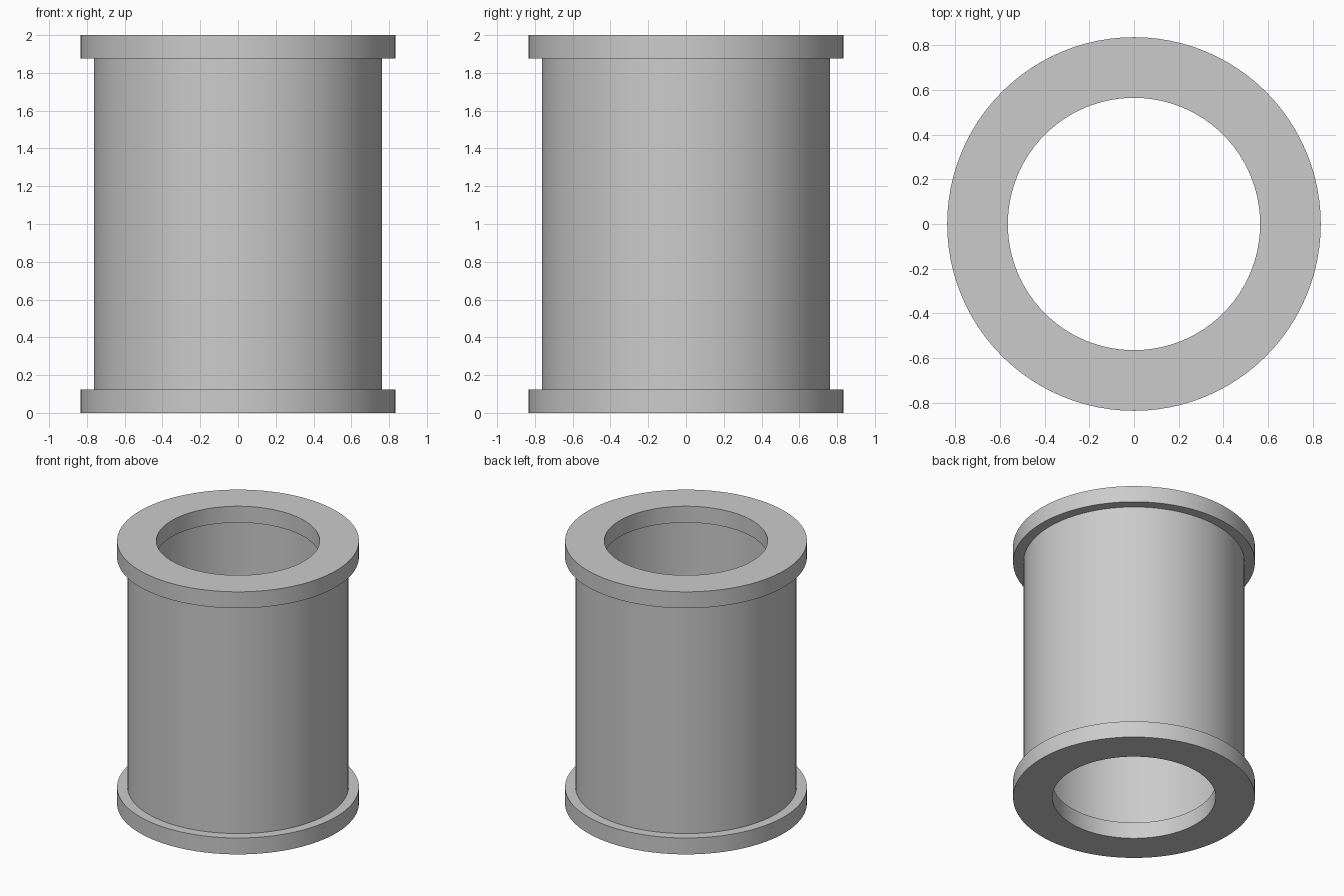
import bpy
import math

SEGMENTS = 96
HEIGHT = 2.0
FLANGE_H = 0.125
FLANGE_INNER = 0.564
FLANGE_OUTER = 0.835
TUBE_INNER = 0.69
TUBE_OUTER = 0.763

old = bpy.data.objects.get("Cube")
if old:
    bpy.data.objects.remove(old, do_unlink=True)

# Single grey metal
grey = bpy.data.materials.new("plain grey")
grey.use_nodes = True
color = (0.6, 0.6, 0.6, 1)
grey.diffuse_color = color
grey.node_tree.nodes["Principled BSDF"].inputs["Base Color"].default_value = color


def revolve(name, section):
    """Closed ring: a section of (radius, z) points revolved about z."""
    n = len(section)
    verts, faces = [], []
    for i in range(SEGMENTS):
        a = math.tau * i / SEGMENTS
        verts += [(r * math.cos(a), r * math.sin(a), z) for r, z in section]
        j = (i + 1) % SEGMENTS
        for k in range(n):
            m = (k + 1) % n
            faces.append((i * n + k, j * n + k, j * n + m, i * n + m))
    mesh = bpy.data.meshes.new(name)
    mesh.from_pydata(verts, [], faces)
    mesh.materials.append(grey)
    obj = bpy.data.objects.new(name, mesh)
    bpy.context.collection.objects.link(obj)
    bpy.ops.object.select_all(action="DESELECT")
    obj.select_set(True)
    bpy.context.view_layer.objects.active = obj
    bpy.ops.object.shade_smooth_by_angle(angle=math.radians(30))


# Hollow spool: thin tube wall with a flange at each end that narrows the opening
low, high = FLANGE_H, HEIGHT - FLANGE_H
revolve("flanged_tube", [
    (FLANGE_INNER, 0), (FLANGE_OUTER, 0), (FLANGE_OUTER, low), (TUBE_OUTER, low),
    (TUBE_OUTER, high), (FLANGE_OUTER, high), (FLANGE_OUTER, HEIGHT), (FLANGE_INNER, HEIGHT),
    (FLANGE_INNER, high), (TUBE_INNER, high), (TUBE_INNER, low), (FLANGE_INNER, low),
])
